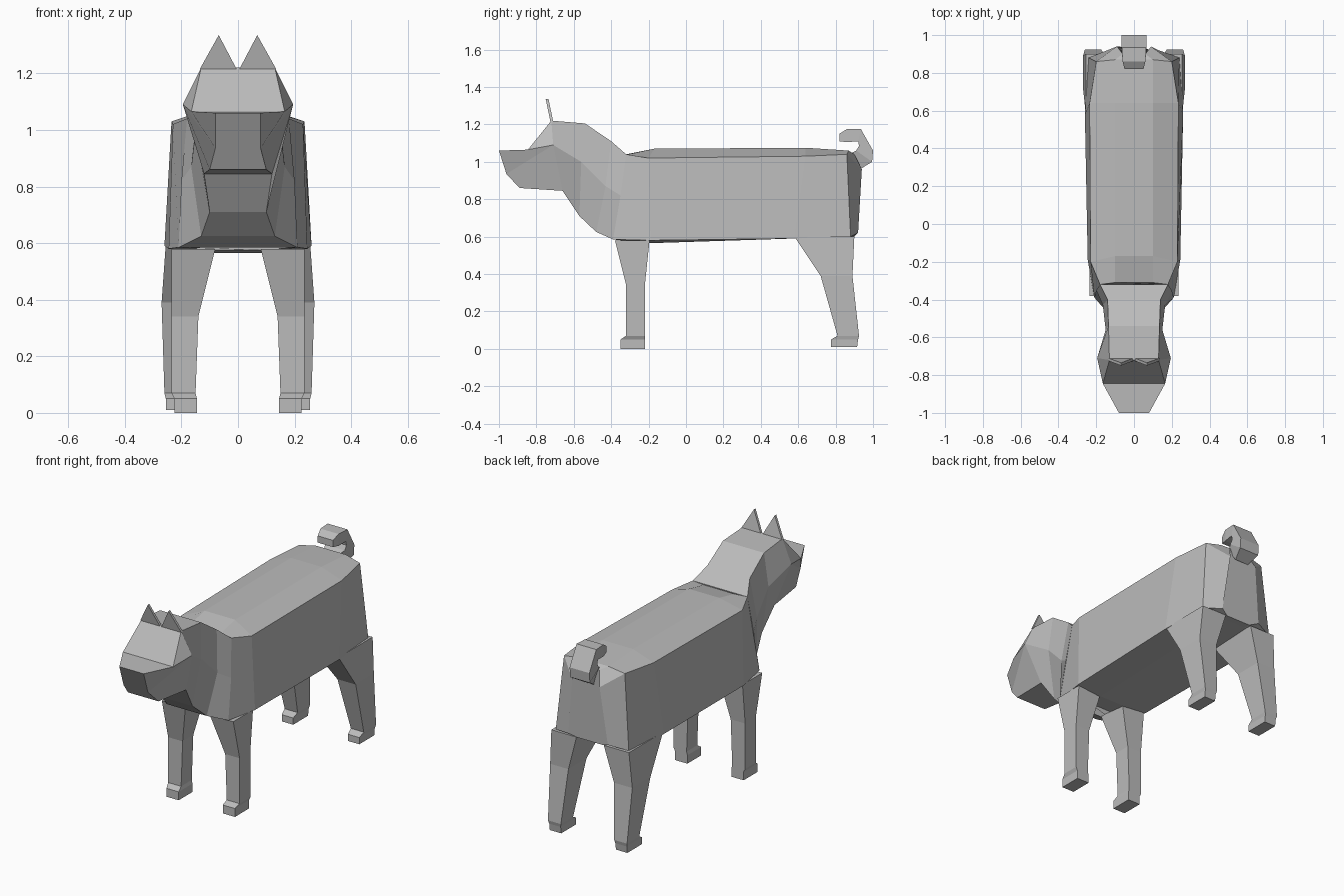
import bpy
import bmesh

default_cube = bpy.data.objects.get("Cube")
if default_cube:
    bpy.data.objects.remove(default_cube, do_unlink=True)

# One plain coat colour
grey = (0.5, 0.5, 0.5, 1.0)
coat = bpy.data.materials.new("coat_grey")
coat.use_nodes = True
coat.diffuse_color = grey
for node in coat.node_tree.nodes:
    if node.type == 'BSDF_PRINCIPLED':
        node.inputs["Base Color"].default_value = grey


def loft(name, rings):
    """Skin a list of closed rings and cap both ends."""
    bm = bmesh.new()
    loops = [[bm.verts.new(point) for point in ring] for ring in rings]
    for first, second in zip(loops, loops[1:]):
        for i in range(len(first)):
            j = (i + 1) % len(first)
            bm.faces.new((first[i], first[j], second[j], second[i]))
    bm.faces.new(loops[0])
    bm.faces.new(list(reversed(loops[-1])))
    bmesh.ops.remove_doubles(bm, verts=bm.verts, dist=0.0005)
    bmesh.ops.recalc_face_normals(bm, faces=bm.faces)
    mesh = bpy.data.meshes.new(name)
    bm.to_mesh(mesh)
    bm.free()
    mesh.materials.append(coat)
    obj = bpy.data.objects.new(name, mesh)
    bpy.context.collection.objects.link(obj)
    return obj


def symmetric(half):
    """Complete a half ring by reflecting it across the body centre."""
    return list(half) + [(-x, y, z) for x, y, z in reversed(half)]


def both_sides(name, rings):
    """Build a left part and its mirrored right partner."""
    for side, sign in (("left", 1), ("right", -1)):
        loft(f"{side}_{name}", [[(sign * x, y, z) for x, y, z in ring] for ring in rings])


# Torso: back, upper flank, lower flank, belly
torso = [
    [(.10, -.31, 1.04), (.18, -.32, 1.04), (.21, -.39, .585), (.08, -.30, .575)],
    [(.10, -.17, 1.07), (.23, -.20, 1.02), (.245, -.19, .58), (.08, -.19, .565)],
    [(.10, .64, 1.075), (.235, .64, 1.03), (.26, .58, .59), (.08, .58, .59)],
    [(.10, .87, 1.06), (.20, .86, 1.04), (.24, .88, .60), (.08, .86, .60)],
    [(.06, .90, 1.04), (.09, .94, .96), (.13, .92, .62), (.08, .90, .60)],
]
loft("torso", [symmetric(half) for half in torso])

# Head and neck: crown, cheek, jaw from the nose back to the shoulders
cheek = (.195, -.71, 1.09)
jaw = (.12, -.66, .845)
head = [
    [(.08, -1, 1.06), (.08, -.96, .935), (.10, -.89, .86)],
    [(.165, -.845, 1.065), cheek, jaw],
    [(.13, -.72, 1.22), cheek, jaw],
    [(.135, -.54, 1.205), (.15, -.56, 1.0), (.10, -.57, .71)],
    [(.14, -.40, 1.11), (.165, -.43, .87), (.13, -.48, .625)],
    [(.18, -.32, 1.04), (.20, -.35, .82), (.21, -.39, .585)],
]
loft("head_and_neck", [symmetric(half) for half in head])


def leg_ring(z, inner, outer, front, back):
    return [(inner, front, z), (outer, front, z), (outer, back, z), (inner, back, z)]


# Legs: height, inner and outer width, front and back depth
front_leg = [
    (.58, .08, .235, -.38, -.195),
    (.34, .14, .235, -.32, -.22),
    (.07, .15, .235, -.32, -.22),
    (.05, .145, .225, -.35, -.22),
    (0, .145, .225, -.35, -.22),
]
hind_leg = [
    (.60, .09, .255, .58, .90),
    (.39, .15, .27, .72, .89),
    (.07, .175, .26, .81, .925),
    (.05, .18, .255, .775, .92),
    (.01, .18, .255, .775, .915),
]
both_sides("front_leg", [leg_ring(*row) for row in front_leg])
both_sides("hind_leg", [leg_ring(*row) for row in hind_leg])


# Ears: thin upright triangles leaning forward
def ear_face(shift):
    return [(.005, -.725 + shift, 1.215), (.135, -.725 + shift, 1.215), (.068, -.75 + shift, 1.335)]


both_sides("ear", [ear_face(0), ear_face(.015)])

# Curled tail: half width, outer depth and height, inner depth and height
curl = [
    (.045, .93, .96, .87, 1.04),
    (.065, .995, 1.0, .91, 1.06),
    (.065, 1, 1.06, .925, 1.085),
    (.065, .935, 1.175, .92, 1.11),
    (.06, .86, 1.175, .86, 1.105),
    (.05, .82, 1.15, .82, 1.11),
]
loft("tail", [symmetric([(w, oy, oz), (w, iy, iz)]) for w, oy, oz, iy, iz in curl])
